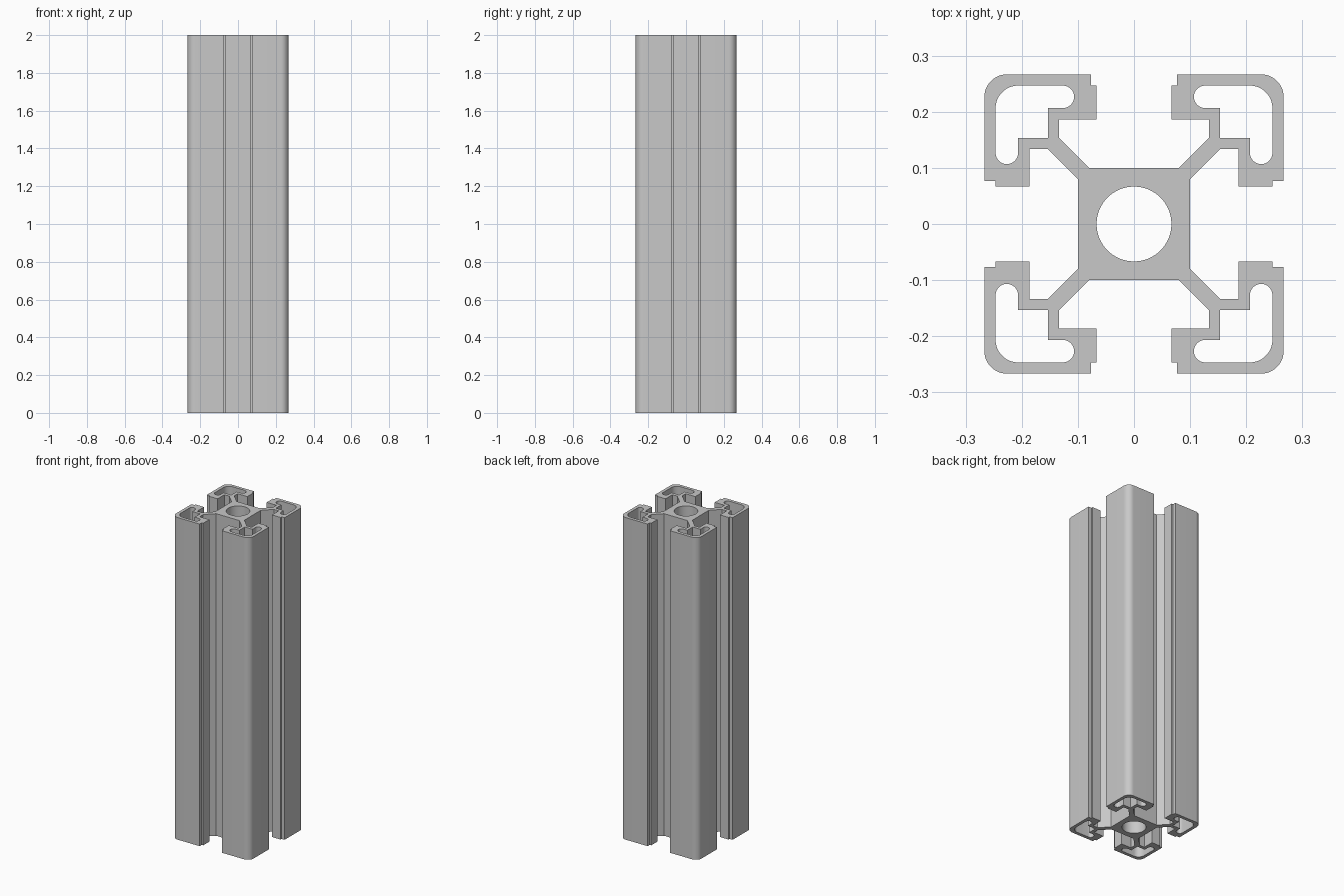
import bpy, bmesh
from math import cos, sin, pi, radians

if "Cube" in bpy.data.objects:
    bpy.data.objects.remove(bpy.data.objects["Cube"], do_unlink=True)

HEIGHT = 2.0
UNIT = 1 / 75  # section is drawn on a 40 x 40 grid

mat = bpy.data.materials.new("aluminium_grey")
mat.use_nodes = True
colour = (0.58, 0.58, 0.58, 1)
mat.diffuse_color = colour
mat.node_tree.nodes["Principled BSDF"].inputs["Base Color"].default_value = colour


def arc(cx, cy, r, start, end, steps):
    angles = [radians(start + (end - start) * i / steps) for i in range(steps + 1)]
    return [(cx + r * cos(a), cy + r * sin(a)) for a in angles]


def mirror_diagonal(half):
    """Continue a half outline across the x = y diagonal."""
    return half + [(y, x) for x, y in reversed(half)]


def turn(points, quarter):
    for _ in range(quarter):
        points = [(-y, x) for x, y in points]
    return points


# Quarter of the outer outline: core, diagonal web, slot lip, rounded corner
outer_half = [(7.5, 6), (11.5, 10), (14, 10), (14, 5), (18.5, 5), (18.5, 5.75), (20, 5.75)]
outer_half += arc(17, 17, 3, 0, 45, 6)[:-1]
quarter_outline = mirror_diagonal(outer_half)

# Hollow chamber inside each corner, with round slot ends
chamber_half = [(11.5, 11.5), (15.5, 11.5)]
chamber_half += arc(17, 9.5, 1.5, 180, 360, 14)
chamber_half += arc(15.5, 15.5, 3, 0, 45, 6)[:-1]
chamber = mirror_diagonal(chamber_half)[:-1]

# Centre bore and all loops of the section
loops = [sum((turn(quarter_outline, q) for q in range(4)), [])]
loops += [turn(chamber, q) for q in range(4)]
loops.append(arc(0, 0, 5, 0, 360, 64)[:-1])

# Filled section extruded to full length
curve = bpy.data.curves.new("section", "CURVE")
curve.dimensions = "2D"
curve.fill_mode = "BOTH"
curve.extrude = HEIGHT / 2
for loop in loops:
    spline = curve.splines.new("POLY")
    spline.points.add(len(loop) - 1)
    for point, (x, y) in zip(spline.points, loop):
        point.co = (x * UNIT, y * UNIT, 0, 1)
    spline.use_cyclic_u = True
section = bpy.data.objects.new("section", curve)
bpy.context.collection.objects.link(section)
bpy.context.view_layer.update()
mesh = bpy.data.meshes.new_from_object(section)
bpy.data.objects.remove(section, do_unlink=True)

# Weld the caps to the walls and stand the bar on the floor
bm = bmesh.new()
bm.from_mesh(mesh)
bmesh.ops.remove_doubles(bm, verts=bm.verts, dist=0.0002)
bmesh.ops.recalc_face_normals(bm, faces=bm.faces)
bmesh.ops.translate(bm, verts=bm.verts, vec=(0, 0, HEIGHT / 2))
bm.to_mesh(mesh)
bm.free()

mesh.materials.clear()
mesh.materials.append(mat)
bar = bpy.data.objects.new("slotted_bar", mesh)
bpy.context.collection.objects.link(bar)
bpy.context.view_layer.objects.active = bar
bar.select_set(True)
bpy.ops.object.shade_smooth_by_angle(angle=radians(30))
